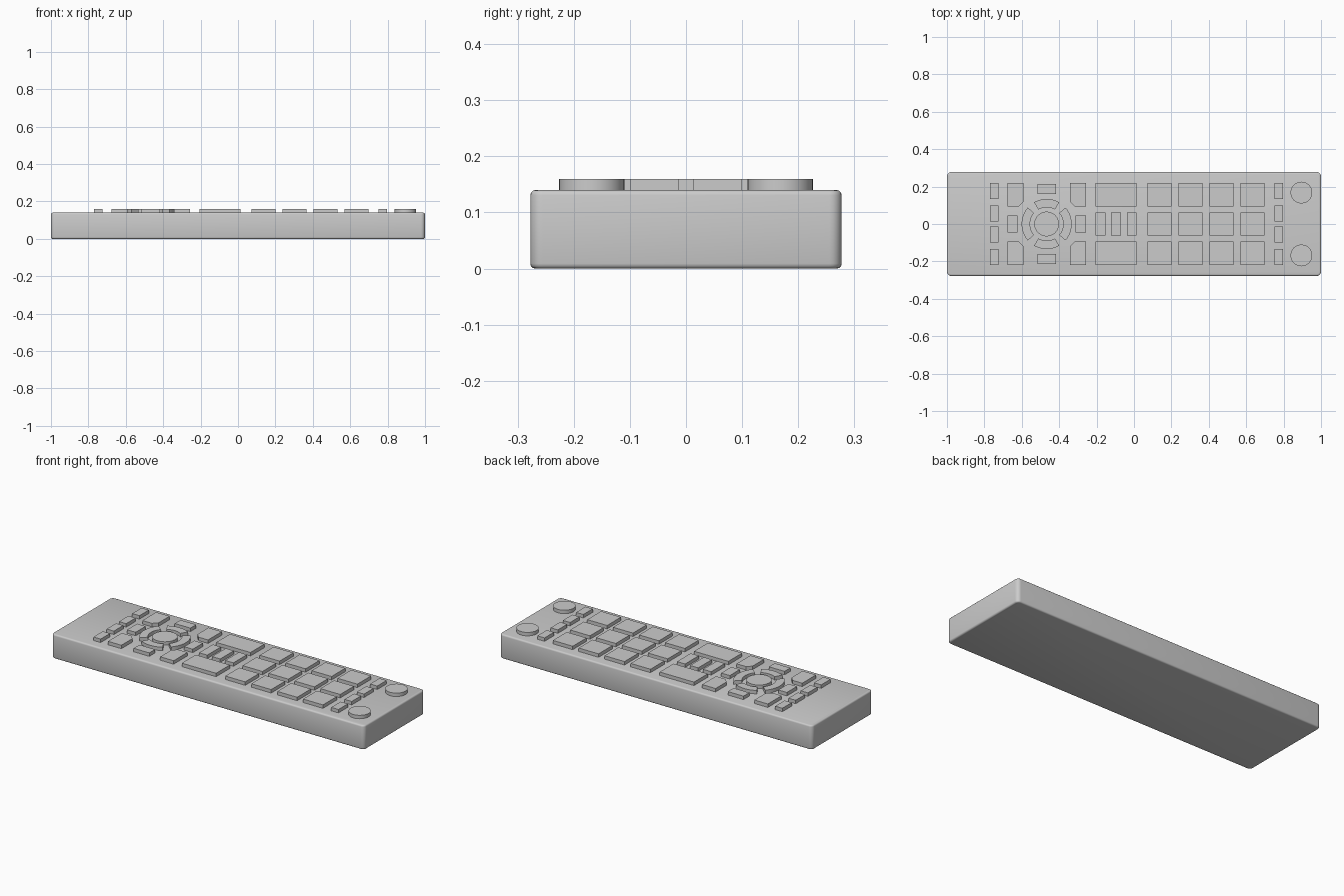
import bpy, bmesh, math

if "Cube" in bpy.data.objects:
    bpy.data.objects.remove(bpy.data.objects["Cube"])

BODY_TOP, KEY_TOP, KEY_BASE = 0.14, 0.16, 0.138
WHEEL_X = -0.467


def finish(bm, name, smooth=False):
    bmesh.ops.recalc_face_normals(bm, faces=bm.faces)
    me = bpy.data.meshes.new(name)
    bm.to_mesh(me)
    bm.free()
    ob = bpy.data.objects.new(name, me)
    bpy.context.collection.objects.link(ob)
    if smooth:
        bpy.ops.object.select_all(action='DESELECT')
        ob.select_set(True)
        bpy.context.view_layer.objects.active = ob
        bpy.ops.object.shade_smooth_by_angle(angle=math.radians(35))
    return ob


def prism(name, pts, smooth=False):
    """Extrude a flat outline into a raised key."""
    bm = bmesh.new()
    face = bm.faces.new([bm.verts.new((x, y, KEY_BASE)) for x, y in pts])
    ext = bmesh.ops.extrude_face_region(bm, geom=[face])
    for v in ext['geom']:
        if isinstance(v, bmesh.types.BMVert):
            v.co.z = KEY_TOP
    return finish(bm, name, smooth)


def key(name, x0, x1, y0, y1):
    return prism(name, [(x0, y0), (x1, y0), (x1, y1), (x0, y1)])


def arc(cx, cy, r, a0, a1, n):
    return [(cx + r * math.cos(a0 + (a1 - a0) * i / n),
             cy + r * math.sin(a0 + (a1 - a0) * i / n)) for i in range(n + 1)]


def disc(name, cx, cy, r):
    return prism(name, arc(cx, cy, r, 0, 2 * math.pi, 48)[:-1], True)


# Body: rounded upright corners, then softened top and bottom rims
bm = bmesh.new()
bmesh.ops.create_cube(bm, size=1)
for v in bm.verts:
    v.co = (v.co.x * 2, v.co.y * 0.555, (v.co.z + 0.5) * BODY_TOP)
upright = [e for e in bm.edges if abs(e.verts[0].co.z - e.verts[1].co.z) > 0.1]
bmesh.ops.bevel(bm, geom=upright, offset=0.022, segments=5, profile=0.5, affect='EDGES')
rims = [e for e in bm.edges if abs(e.verts[0].co.z - e.verts[1].co.z) < 1e-4]
bmesh.ops.bevel(bm, geom=rims, offset=0.009, segments=3, profile=0.5, affect='EDGES')
finish(bm, "body", True)

# Main key rows
ROWS = [(0.094, 0.22), (-0.0625, 0.0625), (-0.22, -0.094)]
for y0, y1 in ROWS:
    for x0 in (0.073, 0.239, 0.405, 0.57):
        key("number_key", x0, x0 + 0.127, y0, y1)

# Wide keys with three narrow bars between
for y0, y1 in (ROWS[0], ROWS[2]):
    key("wide_key", -0.205, 0.014, y0, y1)
for x0 in (-0.205, -0.122, -0.038):
    key("bar_key", x0, x0 + 0.052, *ROWS[1])

# Small key columns at both ends
for x0 in (-0.77, 0.75):
    for yc in (-0.177, -0.056, 0.056, 0.177):
        key("small_key", x0, x0 + 0.046, yc - 0.043, yc + 0.043)

# Round end buttons
for s in (-1, 1):
    disc("round_button", 0.895, s * 0.168, 0.058)

# Navigation wheel: centre disc and four ring segments
disc("wheel_centre", WHEEL_X, 0, 0.066)
for i in range(4):
    mid, half = i * math.pi / 2, math.radians(41 if i % 2 == 0 else 30)
    prism("wheel_segment",
          arc(WHEEL_X, 0, 0.134, mid - half, mid + half, 14)
          + arc(WHEEL_X, 0, 0.089, mid + half, mid - half, 14), True)

# Keys around the wheel
for s in (-1, 1):
    y0, y1 = sorted((s * 0.161, s * 0.214))
    key("wheel_side_key", WHEEL_X - 0.05, WHEEL_X + 0.05, y0, y1)
    x0, x1 = sorted((WHEEL_X + s * 0.155, WHEEL_X + s * 0.21))
    key("wheel_end_key", x0, x1, -0.046, 0.046)
    # corner keys with the inner corner cut off
    for t in (-1, 1):
        prism("wheel_corner_key", [(WHEEL_X + s * dx, t * y) for dx, y in (
            (0.21, 0.22), (0.124, 0.22), (0.124, 0.119), (0.149, 0.094), (0.21, 0.094))])
